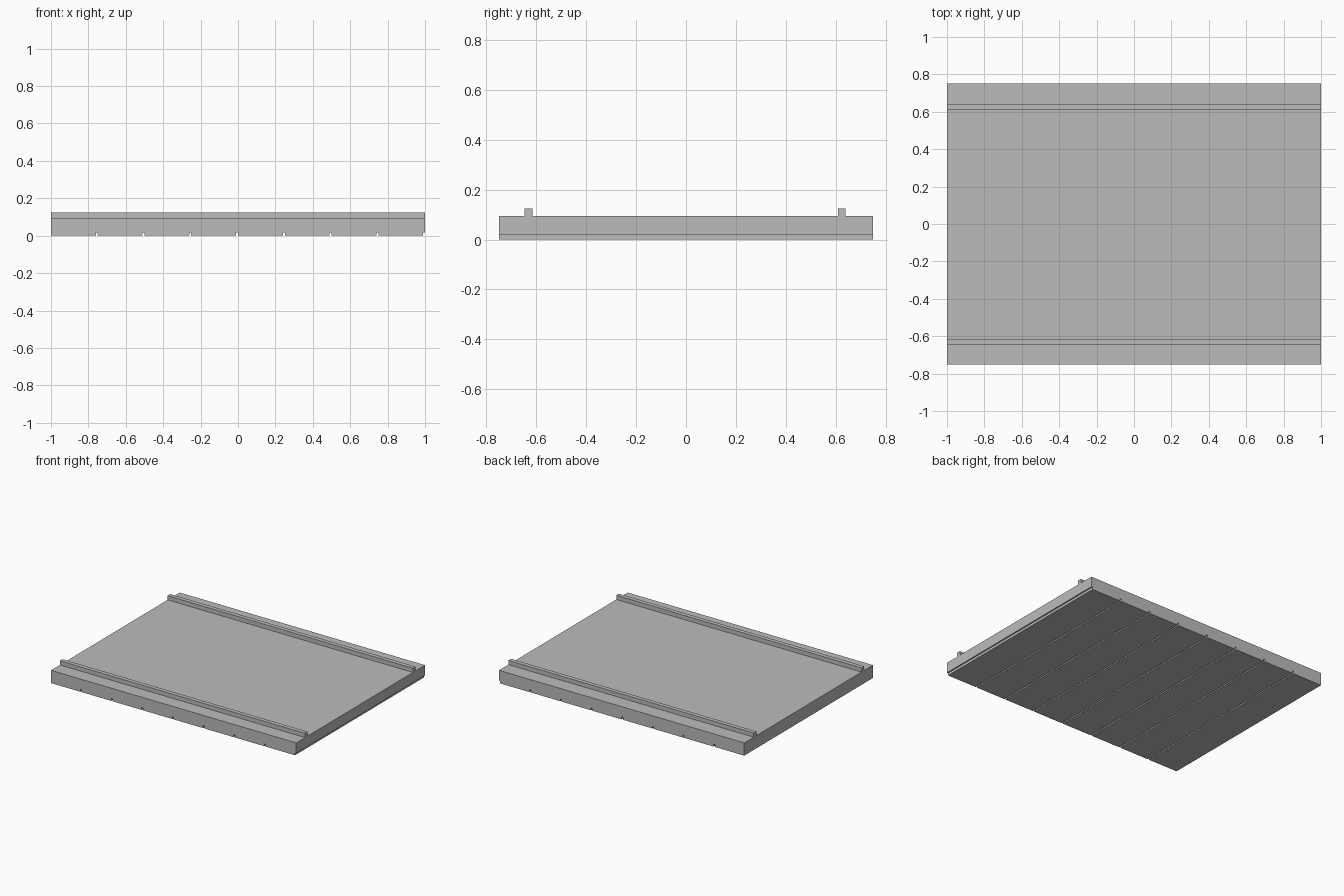
import bpy

if "Cube" in bpy.data.objects:
    bpy.data.objects.remove(bpy.data.objects["Cube"])

# One grey for the whole deck
grey = bpy.data.materials.new("plain_grey")
grey.diffuse_color = (0.5, 0.5, 0.5, 1)
grey.use_nodes = True
grey.node_tree.nodes["Principled BSDF"].inputs["Base Color"].default_value = grey.diffuse_color


def box(name, x0, x1, y0, y1, z0, z1):
    bpy.ops.mesh.primitive_cube_add(size=1, location=((x0 + x1) / 2, (y0 + y1) / 2, (z0 + z1) / 2))
    ob = bpy.context.object
    ob.name = name
    ob.scale = (x1 - x0, y1 - y0, z1 - z0)
    bpy.ops.object.transform_apply(location=False, rotation=False, scale=True)
    ob.data.materials.append(grey)
    return ob


HALF_Y, PLANK_TOP, DECK_TOP, RAIL_TOP = 0.75, 0.018, 0.094, 0.125

# Main deck slab
box("deck_slab", -1, 1, -HALF_Y, HALF_Y, PLANK_TOP, DECK_TOP)

# Underside planks, each followed by a narrow gap (also at the right end)
for i in range(8):
    x = -1 + 0.25 * i
    box(f"bottom_plank_{i + 1}", x, x + 0.24, -HALF_Y, HALF_Y, 0, PLANK_TOP)

# Two long rails on the top
for name, y in (("front_rail", -0.647), ("back_rail", 0.609)):
    box(name, -1, 1, y, y + 0.031, DECK_TOP, RAIL_TOP)
